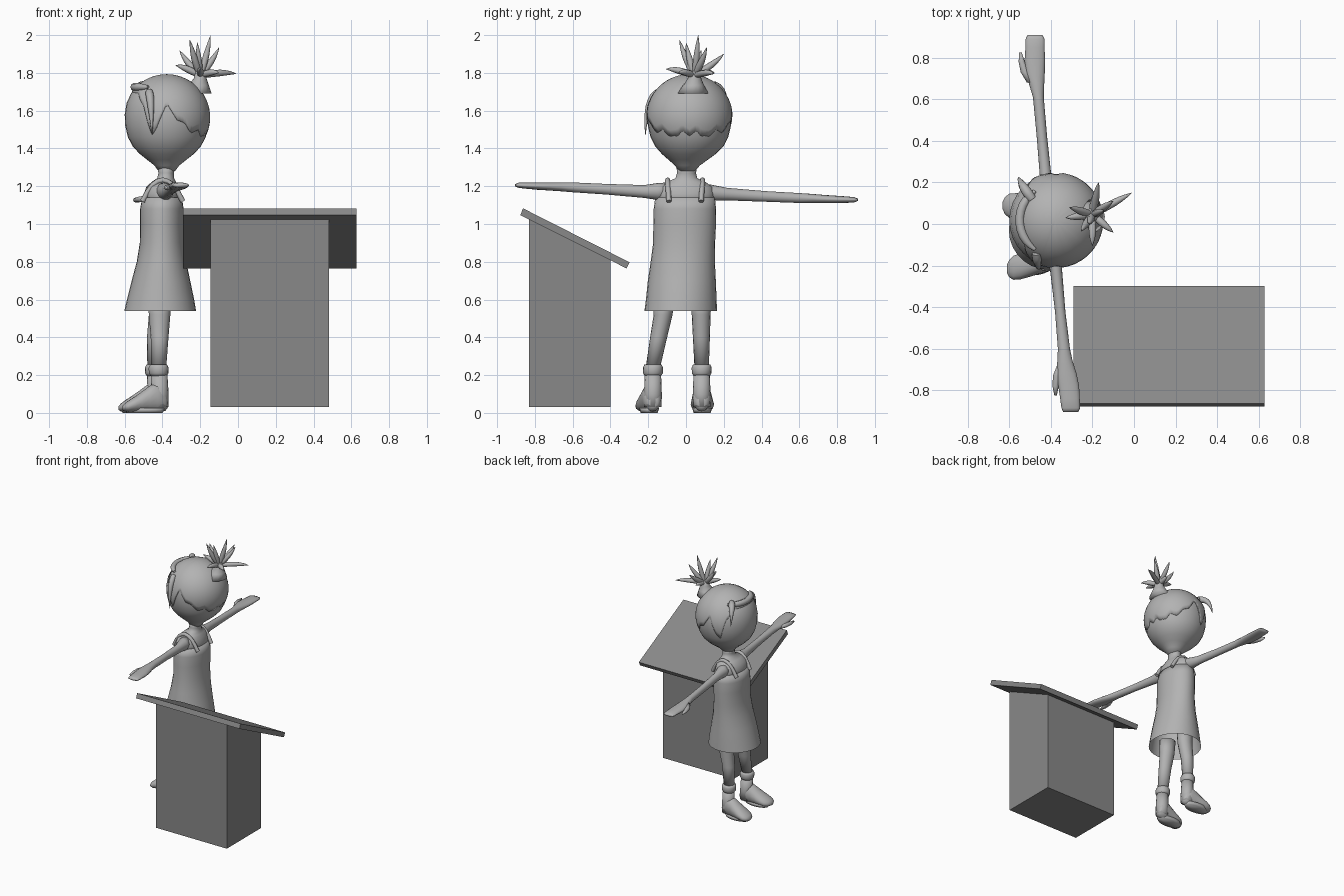
import bpy, bmesh, math
from mathutils import Vector


def material(name, v):
    m = bpy.data.materials.new(name)
    m.diffuse_color = (v, v, v, 1)
    return m


LIGHT = material("light grey", 0.45)
DARK = material("dark grey", 0.25)


def finish(bm, name, mat, smooth=True):
    bmesh.ops.recalc_face_normals(bm, faces=bm.faces)
    me = bpy.data.meshes.new(name)
    bm.to_mesh(me)
    bm.free()
    me.materials.append(mat)
    for p in me.polygons:
        p.use_smooth = smooth
    ob = bpy.data.objects.new(name, me)
    bpy.context.collection.objects.link(ob)
    return ob


def loft(name, rings, axis='z', n=20, cap=(True, True)):
    """Skin over ellipses (x, y, z, a, b) that lie across the given axis."""
    bm = bmesh.new()
    u, v = {'x': ((0, 1, 0), (0, 0, 1)), 'y': ((1, 0, 0), (0, 0, 1)),
            'z': ((1, 0, 0), (0, 1, 0))}[axis]
    u, v = Vector(u), Vector(v)
    loops = []
    for x, y, z, a, b in rings:
        loops.append([bm.verts.new(Vector((x, y, z)) + u * a * math.cos(t) + v * b * math.sin(t))
                      for t in (2 * math.pi * i / n for i in range(n))])
    for p, q in zip(loops, loops[1:]):
        for i in range(n):
            j = (i + 1) % n
            bm.faces.new((p[i], p[j], q[j], q[i]))
    if cap[0]:
        bm.faces.new(loops[0])
    if cap[1]:
        bm.faces.new(loops[-1])
    return finish(bm, name, LIGHT)


def tube(name, pts, radii, depth):
    """Tapered tube along points."""
    cu = bpy.data.curves.new(name, 'CURVE')
    cu.dimensions = '3D'
    cu.bevel_depth, cu.bevel_resolution = depth, 2
    cu.use_fill_caps = True
    sp = cu.splines.new('POLY')
    sp.points.add(len(pts) - 1)
    for p, co, r in zip(sp.points, pts, radii):
        p.co = (*co, 1)
        p.radius = r
    sp.use_smooth = True
    cu.materials.append(LIGHT)
    ob = bpy.data.objects.new(name, cu)
    bpy.context.collection.objects.link(ob)
    bpy.ops.object.select_all(action='DESELECT')
    ob.select_set(True)
    bpy.context.view_layer.objects.active = ob
    bpy.ops.object.convert(target='MESH')
    return ob


def bend(a, b, c, k=8):
    a, b, c = Vector(a), Vector(b), Vector(c)
    return [a * (1 - t) ** 2 + b * 2 * t * (1 - t) + c * t * t for t in (i / k for i in range(k + 1))]


def extrude_x(name, profile, x0, x1):
    """Block from a side profile of (y, z) points."""
    bm = bmesh.new()
    f = bm.faces.new([bm.verts.new((x0, y, z)) for y, z in profile])
    r = bmesh.ops.extrude_face_region(bm, geom=[f])
    for v in r['geom']:
        if isinstance(v, bmesh.types.BMVert):
            v.co.x = x1
    return finish(bm, name, DARK, False)


# Lectern
extrude_x("lectern_body", [(-0.83, 0.03), (-0.40, 0.03), (-0.40, 0.815), (-0.83, 1.03)], -0.145, 0.482)
extrude_x("lectern_board", [(-0.863, 1.083), (-0.298, 0.797), (-0.315, 0.765), (-0.877, 1.047)], -0.29, 0.627)

# Dress, open at the hem, and the upper torso
loft("dress", [(-.412, -.028, .54, .19, .192), (-.41, -.025, .60, .178, .187),
               (-.408, -.022, .70, .155, .18), (-.405, -.017, .80, .131, .17),
               (-.403, -.01, .90, .117, .164), (-.403, -.007, 1.0, .115, .166),
               (-.403, -.006, 1.08, .115, .165), (-.402, -.005, 1.14, .105, .158)],
     n=28, cap=(False, True))
loft("torso", [(-.402, -.005, 1.10, .10, .155), (-.402, -.005, 1.16, .096, .156),
               (-.40, -.004, 1.195, .086, .145), (-.393, 0, 1.222, .065, .105),
               (-.383, .002, 1.242, .045, .058), (-.38, .003, 1.27, .041, .05),
               (-.38, .004, 1.31, .05, .055)], n=28)
for s, nm in ((-1, "left"), (1, "right")):
    tube(nm + "_dress_strap", bend((-.505, s * .085 - .005, 1.12), (-.40, s * .10 - .005, 1.345),
                                   (-.292, s * .085 - .005, 1.12)), [1] * 9, .014)

# Head
profile = [(1.28, .044), (1.31, .066), (1.34, .104), (1.37, .142), (1.41, .18), (1.46, .206),
           (1.52, .22), (1.58, .223), (1.64, .213), (1.69, .19), (1.73, .157), (1.76, .112), (1.778, .05)]
loft("head", [(-.377, min(.018, .004 + (z - 1.28) * .12), z, r, r) for z, r in profile], n=32)

# Hair cap whose lower edge follows a jagged line around the head
EDGE = [(0, 1.70), (38, 1.695), (58, 1.62), (68, 1.47), (75, 1.50), (90, 1.64), (104, 1.55),
        (115, 1.535), (126, 1.48), (140, 1.50), (150, 1.46), (163, 1.465), (170, 1.495), (180, 1.465)]


def edge(d):
    for (a, p), (b, q) in zip(EDGE, EDGE[1:]):
        if d <= b:
            return p + (q - p) * (d - a) / (b - a)
    return EDGE[-1][1]


bm = bmesh.new()
N, K, CZ = 90, 12, 1.565
crown = bm.verts.new((-.377, .018, CZ + .228))
cols = []
for i in range(N):
    d = -180 + 360 * i / N
    end = math.acos((edge(abs(d)) - CZ) / .228)
    ph = math.radians(d)
    col = []
    for k in range(1, K + 1):
        th = end * k / K
        r = .23 * math.sin(th)
        col.append(bm.verts.new((-.377 - r * math.cos(ph), .018 - r * math.sin(ph), CZ + .228 * math.cos(th))))
    cols.append(col)
for i in range(N):
    a, b = cols[i], cols[(i + 1) % N]
    bm.faces.new((crown, a[0], b[0]))
    for k in range(K - 1):
        bm.faces.new((a[k], a[k + 1], b[k + 1], b[k]))
hair = finish(bm, "hair_cap", LIGHT)
sol = hair.modifiers.new("thickness", 'SOLIDIFY')
sol.thickness = .008
# Fringe roll and side tufts
tube("fringe_roll", [(-.377 - .172 * math.cos(t), .018 - .172 * math.sin(t), 1.725)
                     for t in (math.radians(a) for a in range(-55, 56, 10))],
     [.4, .7, .9, 1, 1, 1, 1, 1, 1, .9, .7, .4], .022)
tube("right_tuft", bend((-.49, .12, 1.73), (-.55, .20, 1.75), (-.555, .225, 1.60)),
     [1, 1.1, 1.1, 1, .9, .7, .5, .3, .05], .022)
tube("left_tuft", bend((-.47, -.14, 1.70), (-.46, -.215, 1.66), (-.455, -.215, 1.47)),
     [1, 1.1, 1.1, 1, .9, .7, .5, .3, .05], .02)

# Spiky ponytail
loft("ponytail_base", [(-.225, .035, 1.69, .085, .085), (-.21, .04, 1.735, .055, .055),
                       (-.20, .045, 1.77, .034, .036), (-.20, .045, 1.81, .03, .032)], n=16)
base = Vector((-.20, .045, 1.785))
for i, tip in enumerate([(-.145, .065, 2.0), (-.01, .15, 1.795), (-.10, .11, 1.935), (-.255, -.035, 1.975),
                         (-.31, .08, 1.92), (-.17, .20, 1.90), (-.20, -.105, 1.82), (-.215, .0, 1.96),
                         (-.33, .03, 1.84), (-.10, -.04, 1.80), (-.19, .15, 1.80)]):
    tip = Vector(tip)
    mid = base.lerp(tip, .5) + Vector((tip.x - base.x, tip.y - base.y, 0)) * .15
    if tip.z < 1.86:
        mid.z += .02
    tube("hair_spike_%d" % i, bend(base, mid, tip), [.7, .9, 1, 1, .95, .8, .6, .35, .04], .018)

# Arms with flat hands and thumbs
loft("left_arm", [(-.395, -.09, 1.175, .045, .045), (-.385, -.15, 1.172, .045, .045),
                  (-.375, -.22, 1.172, .029, .034), (-.355, -.42, 1.184, .025, .028),
                  (-.337, -.60, 1.194, .029, .026), (-.332, -.66, 1.197, .037, .024),
                  (-.324, -.72, 1.199, .048, .022), (-.314, -.78, 1.201, .05, .02),
                  (-.308, -.84, 1.203, .047, .017), (-.304, -.885, 1.205, .045, .014),
                  (-.304, -.905, 1.205, .036, .006)], 'y', 16)
loft("left_thumb", [(-.35, -.68, 1.195, .02, .016), (-.369, -.73, 1.194, .021, .015),
                    (-.377, -.78, 1.193, .015, .013), (-.377, -.825, 1.192, .006, .006)], 'y', 12)
loft("right_arm", [(-.41, .08, 1.17, .045, .045), (-.415, .14, 1.165, .045, .042),
                   (-.424, .22, 1.158, .028, .033), (-.443, .42, 1.146, .025, .028),
                   (-.46, .61, 1.137, .026, .026), (-.468, .67, 1.135, .036, .024),
                   (-.476, .73, 1.132, .047, .022), (-.477, .79, 1.13, .049, .02),
                   (-.476, .85, 1.129, .046, .017), (-.476, .89, 1.128, .045, .014),
                   (-.476, .91, 1.128, .036, .006)], 'y', 16)
loft("right_thumb", [(-.495, .68, 1.133, .02, .016), (-.524, .73, 1.13, .021, .015),
                     (-.54, .78, 1.127, .015, .013), (-.546, .825, 1.125, .006, .006)], 'y', 12)

# Legs, boot cuffs and boots; y shifts outward from hip to toe
for nm, hip, ankle, toe, dx in (("left", -.115, -.175, -.215, .015), ("right", .08, .083, .088, -.005)):
    loft(nm + "_leg", [(-.415, hip, .62, .062, .055), (-.415, hip * .9 + ankle * .1, .52, .057, .05),
                       (-.43 + dx, (hip + ankle) / 2, .40, .047, .045),
                       (-.435 + dx, ankle, .24, .04, .038)], n=16)
    loft(nm + "_boot_cuff", [(-.435 + dx, ankle, .195, .043, .043), (-.435 + dx, ankle, .21, .052, .052),
                             (-.435 + dx, ankle, .24, .053, .053), (-.435 + dx, ankle, .255, .045, .046)], n=16)
    loft(nm + "_boot_shaft", [(-.425 + dx, ankle, .03, .042, .046), (-.428 + dx, ankle, .10, .046, .047),
                              (-.433 + dx, ankle, .21, .044, .043)], n=16)
    rings = []
    for x, lo, hi, w in ((-.385, .03, .08, .022), (-.40, .01, .12, .042), (-.44, .003, .165, .05),
                         (-.48, .003, .145, .053), (-.52, .003, .115, .058), (-.56, .003, .088, .062),
                         (-.595, .003, .065, .058), (-.615, .008, .05, .042), (-.627, .016, .036, .018)):
        t = (-.40 - x) / .22
        rings.append((x + dx, ankle + (toe - ankle) * t, (lo + hi) / 2, w, (hi - lo) / 2))
    loft(nm + "_boot", rings, 'x', 16)
    # flat sole
    loft(nm + "_sole", [(-.51 + dx, (ankle + toe) / 2, 0.0, .095, .045),
                        (-.51 + dx, (ankle + toe) / 2, .025, .108, .053)], n=20)
